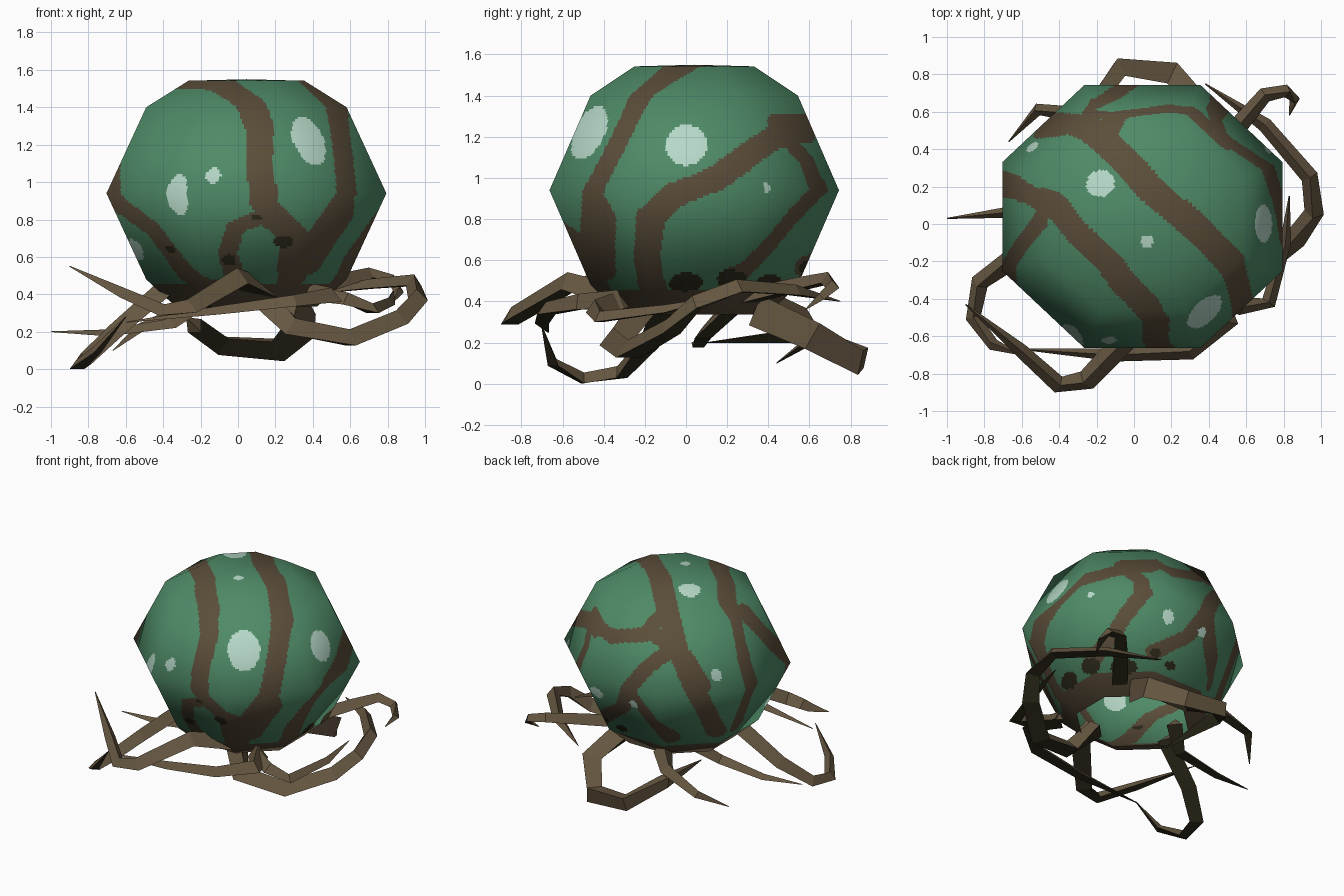
import bpy, bmesh, math
from mathutils import Vector

if "Cube" in bpy.data.objects:
    bpy.data.objects.remove(bpy.data.objects["Cube"])

CX, CY, CZ, SY = 0.045, 0.04, 0.94, 0.94


def mat(name, c):
    m = bpy.data.materials.new(name)
    m.diffuse_color = (*c, 1)
    m.use_nodes = True
    m.node_tree.nodes["Principled BSDF"].inputs["Base Color"].default_value = m.diffuse_color
    return m


GREEN = mat("green skin", (0.077, 0.255, 0.135))
BROWN = mat("brown vein", (0.105, 0.075, 0.042))
PALE = mat("pale spot", (0.47, 0.69, 0.58))
DARK = mat("dark underside", (0.03, 0.026, 0.012))
LIMB = mat("tentacle brown", (0.13, 0.093, 0.052))


# Directions on the ball, read from the front, right or top view, or by bearing
def unit(x, y, z):
    return Vector(((x - CX) / 0.77, (y - CY) / (0.77 * SY), (z - CZ) / 0.61))


def rest(a, b):
    return math.sqrt(max(0, 1 - a * a - b * b))


def F(x, z):
    p = unit(x, CY, z)
    p.y = -rest(p.x, p.z)
    return p.normalized()


def R(y, z):
    p = unit(CX, y, z)
    p.x = rest(p.y, p.z)
    return p.normalized()


def T(x, y):
    p = unit(x, y, CZ)
    p.z = rest(p.x, p.y)
    return p.normalized()


def P(az, w):
    a, r = math.radians(az), math.sqrt(1 - w * w)
    return Vector((r * math.cos(a), r * math.sin(a), w))


# Brown veins: half width, then path
veins = [
    (.10, [P(168, -.6), P(166, -.2), T(-.68, .21), T(-.4, .09), T(-.13, -.19), T(.06, -.42),
           F(.12, 1.3), F(.12, 1.1), F(.14, .9), F(.18, .8)]),
    (.07, [F(.16, .82), F(-.02, .74), F(-.06, .6), F(0, .48)]),
    (.11, [F(.18, .82), F(.31, .7), F(.28, .5)]),
    (.09, [T(-.5, .02), T(-.66, -.15), F(-.64, .88), F(-.5, .73), F(-.28, .52), F(-.1, .46)]),
    (.10, [P(150, -.6), P(140, -.25), P(132, .1), P(125, .45), T(-.16, .44), T(.08, .19),
           T(.3, 0), T(.5, -.2), F(.61, 1.15), F(.6, .95), F(.47, .72), F(.34, .58)]),
    (.09, [F(.6, .9), R(-.42, .8), R(-.4, .55)]),
    (.10, [R(.6, 1.24), R(.45, 1.21), R(.3, 1.11), R(.15, 1.0), R(-.05, .92), R(-.18, .8),
           R(-.2, .6), R(-.15, .48)]),
    (.08, [R(.52, 1.22), R(.62, 1.1), R(.65, .95), R(.56, .8), R(.42, .64), R(.25, .54)]),
    (.08, [T(-.14, .45), T(-.08, .6), T(.2, .65), T(.36, .57), T(.5, .46)]),
    (.08, [T(-.12, .58), T(-.38, .55), P(138, .1)]),
    (.08, [P(120, .5), P(106, .3), P(96, 0), P(105, -.35), P(120, -.65)]),
    (.08, [P(96, 0), P(88, -.35), P(66, -.6)]),
]
# Spots: centre, radius, upright stretch
spots = [(F(-.33, .93), .10, 1.9), (F(-.14, 1.04), .052, 1.5), (F(.4, 1.24), .155, 1.9),
         (R(0, 1.18), .15, 1.3), (R(.39, .95), .03, 1.4), (T(-.17, .21), .095, 1),
         (T(.07, -.09), .045, 1), (F(-.56, .63), .07, 1.8),
         (P(146, .2), .055, 1.3), (P(72, -.22), .06, 1.4), (P(97, -.24), .05, 1.2)]
blots = [(F(-.39, .62), .05, .8), (F(.1, .8), .045, .5), (F(.25, .67), .065, .9),
         (F(-.05, .57), .05, 1.2), (R(0, .5), .11, .6), (R(.22, .52), .10, .7),
         (R(.57, .57), .05, 1), (P(45, -.73), .12, .5), (P(80, -.68), .06, .6)]


def inside(p, group):
    for c, r, s in group:
        d = p - c
        if d.x ** 2 + d.y ** 2 + (d.z / s) ** 2 < r * r:
            return True
    return False


segments = [(a, b - a, w, max((b - a).length_squared, 1e-9))
            for w, path in veins for a, b in zip(path, path[1:])]


def in_vein(p):
    for a, ab, w, l2 in segments:
        d = p - a
        t = min(1, max(0, d.dot(ab) / l2))
        if (d - ab * t).length_squared < w * w:
            return True
    return False


def colour(co):
    p = unit(*co).normalized()
    if inside(p, blots):
        return 3
    if inside(p, spots):
        return 2
    return 1 if co.z < 0.46 or in_vein(p) else 0


# Ball: eight-sided, open below, each flat facet cut finely so colours can follow the pattern
profile = [(0.0, 1.55), (.335, 1.542), (.58, 1.40), (.81, .94), (.58, .48), (.41, .335)]
cuts = [14, 16, 36, 36, 12]
N = 40
rows = []
for (r0, z0), (r1, z1), n in zip(profile, profile[1:], cuts):
    rows += [(r0 + (r1 - r0) * i / n, z0 + (z1 - z0) * i / n) for i in range(n)]
rows.append(profile[-1])
corner = [Vector((math.cos(math.radians(22.5 + 45 * k)), math.sin(math.radians(22.5 + 45 * k))))
          for k in range(8)]
ring = [corner[k].lerp(corner[(k + 1) % 8], j / N) for k in range(8) for j in range(N)]
bm = bmesh.new()
grid = []
top = bm.verts.new((CX, CY, 1.55))
for r, z in rows[1:]:
    grid.append([bm.verts.new((CX + r * c.x, CY + r * c.y * SY, z)) for c in ring])
M = len(ring)
for j in range(M):
    bm.faces.new((top, grid[0][j], grid[0][(j + 1) % M]))
for a, b in zip(grid, grid[1:]):
    for j in range(M):
        k = (j + 1) % M
        bm.faces.new((a[j], b[j], b[k], a[k]))
for f in bm.faces:
    f.material_index = colour(f.calc_center_median())
    f.smooth = True
me = bpy.data.meshes.new("ball_body")
bm.to_mesh(me)
bm.free()
for m in (GREEN, BROWN, PALE, DARK):
    me.materials.append(m)
# Rounded shading across the flat facets
me.normals_split_custom_set_from_vertices(
    [Vector(((v.co.x - CX) / .64, (v.co.y - CY) / .57, (v.co.z - CZ) / .40)).normalized()
     for v in me.vertices])
bpy.context.collection.objects.link(bpy.data.objects.new("ball_body", me))


# Tentacles: three-sided tapering tubes with a dark flat underside
def tentacle(name, path, r, roll=0):
    pts = [Vector(p) for p in path]
    c, s = math.cos(math.radians(roll)), math.sin(math.radians(roll))
    bm = bmesh.new()
    loops = []
    n = len(pts)
    for i, p in enumerate(pts):
        t = (pts[min(i + 1, n - 1)] - pts[max(i - 1, 0)]).normalized()
        flat = t.cross(Vector((0, 0, 1))).normalized()
        rise = flat.cross(t)
        side, up = flat * c - rise * s, rise * c + flat * s
        w = r * (1 - 0.5 * i / (n - 2)) if i < n - 1 else 0.003
        loops.append([bm.verts.new(p + side * a * w + up * b * w)
                      for a, b in ((-1, -.5), (1, -.5), (0, .8))])
    for a, b in zip(loops, loops[1:]):
        for j in range(3):
            k = (j + 1) % 3
            f = bm.faces.new((a[j], a[k], b[k], b[j]))
            f.material_index = 1 if j == 0 else 0
    bm.faces.new(loops[0])
    bm.faces.new(loops[-1])
    bmesh.ops.recalc_face_normals(bm, faces=bm.faces)
    me = bpy.data.meshes.new(name)
    bm.to_mesh(me)
    bm.free()
    me.materials.append(LIMB)
    me.materials.append(DARK)
    bpy.context.collection.objects.link(bpy.data.objects.new(name, me))


tentacle("back_tentacle", [(.28, .36, .38), (.37, .62, .25), (.22, .82, .12), (-.08, .85, .14),
                           (-.25, .6, .25), (-.2, .1, .2)], .1, 45)
tentacle("back_left_tentacle", [(-.1, .42, .39), (-.25, .58, .33), (-.52, .61, .22),
                                (-.67, .44, .1)], .065)
tentacle("left_tentacle", [(-.2, .2, .36), (-.35, .08, .24), (-.7, .06, .19), (-1, .03, .2)], .055)
tentacle("left_looped_tentacle", [(-.38, -.1, .44), (-.66, -.19, .2), (-.83, -.32, .05),
                                  (-.86, -.5, .022), (-.76, -.64, .1), (-.6, -.7, .28)], .065)
tentacle("front_left_tentacle", [(.15, -.33, .42), (0, -.57, .49), (-.26, -.84, .33),
                                 (-.4, -.86, .31), (-.6, -.68, .4), (-.9, -.43, .55)], .075)
tentacle("front_tentacle", [(.4, -.33, .4), (.5, -.52, .39), (.3, -.68, .36), (-.1, -.7, .31),
                            (-.6, -.67, .25)], .07)
tentacle("right_looped_tentacle", [(.15, -.22, .38), (.28, -.35, .22), (.6, -.28, .16),
                                   (.86, -.08, .27), (.96, .05, .39), (.94, .25, .47),
                                   (.7, .53, .45), (.38, .75, .4)], .08)
tentacle("back_right_tentacle", [(.38, .3, .42), (.58, .55, .48), (.7, .69, .51),
                                 (.82, .71, .48), (.86, .66, .42), (.83, .58, .36)], .055)
tentacle("right_tentacle", [(.38, -.33, .4), (.58, -.44, .37), (.72, -.42, .32),
                            (.81, -.1, .36), (.83, .15, .42)], .06)
